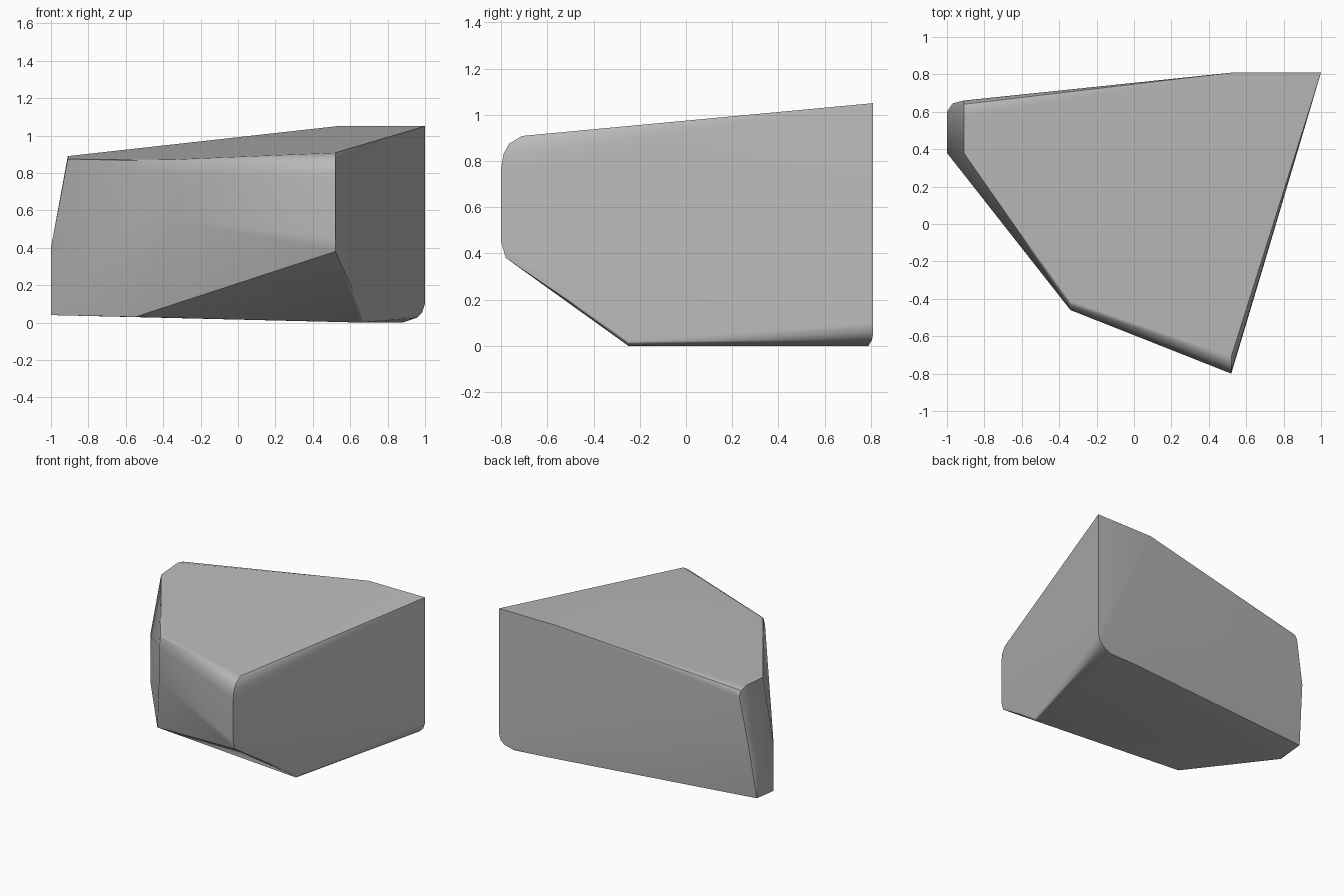
import bpy
import bmesh
import math

# Remove the default object
default_cube = bpy.data.objects.get("Cube")
if default_cube:
    bpy.data.objects.remove(default_cube, do_unlink=True)


def flat_material(name, shade):
    """One plain grey material for the viewport and the render."""
    material = bpy.data.materials.new(name)
    material.use_nodes = True
    colour = (shade, shade, shade, 1)
    material.diffuse_color = colour
    shader = material.node_tree.nodes["Principled BSDF"]
    shader.inputs["Base Color"].default_value = colour
    shader.inputs["Roughness"].default_value = 0.9
    return material


def upright_edge(x, profile):
    """Points of a rounded edge that stands at one x: (y, z) pairs."""
    return [(x, y, z) for y, z in profile]


# Rounded front corner, facing forward on the left side
front_corner = upright_edge(0.52, [(-0.71, 0.908), (-0.765, 0.875), (-0.79, 0.83),
                                   (-0.8, 0.77), (-0.8, 0.45), (-0.78, 0.38)])

# Middle front ridge, between the front and the slanted right face
front_ridge = upright_edge(-0.34, [(-0.41, 0.872), (-0.44, 0.86),
                                   (-0.46, 0.8), (-0.46, 0.55)])

# Narrow facet on the right end
end_facet_top = upright_edge(-0.91, [(0.38, 0.875), (0.58, 0.89), (0.64, 0.875), (0.66, 0.83)])
end_facet_base = upright_edge(-1, [(0.38, 0.4), (0.38, 0.04), (0.58, 0.06), (0.6, 0.4)])
end_facet_back = [(-0.97, 0.645, 0.5)]

# Tall back corner with a softened foot
back_corner = upright_edge(1, [(0.81, 1.05), (0.81, 0.1)])
back_corner_foot = [(0.985, 0.81, 0.055), (0.955, 0.805, 0.025), (0.88, 0.79, 0)]

# Upper back edge and the outline of the underside
back_rim = [(0.53, 0.81, 1.05)]
underside = [(0.62, 0.77, 0.01), (0.66, -0.25, 0), (0.685, -0.25, 0.02),
             (-0.55, -0.18, 0.03)]

corners = (front_corner + front_ridge + end_facet_top + end_facet_base
           + end_facet_back + back_corner + back_corner_foot + back_rim + underside)

# Wrap the corners in a convex stone
bm = bmesh.new()
for corner in corners:
    bm.verts.new(corner)
hull = bmesh.ops.convex_hull(bm, input=bm.verts)
unused = {item for item in hull["geom_interior"] + hull["geom_unused"]
          if isinstance(item, bmesh.types.BMVert)}
bmesh.ops.delete(bm, geom=list(unused), context="VERTS")

# Merge nearly level triangles into broad faces
bmesh.ops.dissolve_limit(bm, angle_limit=math.radians(2), verts=bm.verts, edges=bm.edges)
bmesh.ops.recalc_face_normals(bm, faces=bm.faces)

mesh = bpy.data.meshes.new("stone_chunk")
bm.to_mesh(mesh)
bm.free()
stone = bpy.data.objects.new("stone_chunk", mesh)
bpy.context.collection.objects.link(stone)
mesh.materials.append(flat_material("stone grey", 0.5))

# Smooth the rounded edges and keep the hard ones
bpy.ops.object.select_all(action="DESELECT")
stone.select_set(True)
bpy.context.view_layer.objects.active = stone
bpy.ops.object.shade_smooth_by_angle(angle=math.radians(35))
weighted = stone.modifiers.new("broad_faces", "WEIGHTED_NORMAL")
weighted.keep_sharp = True
